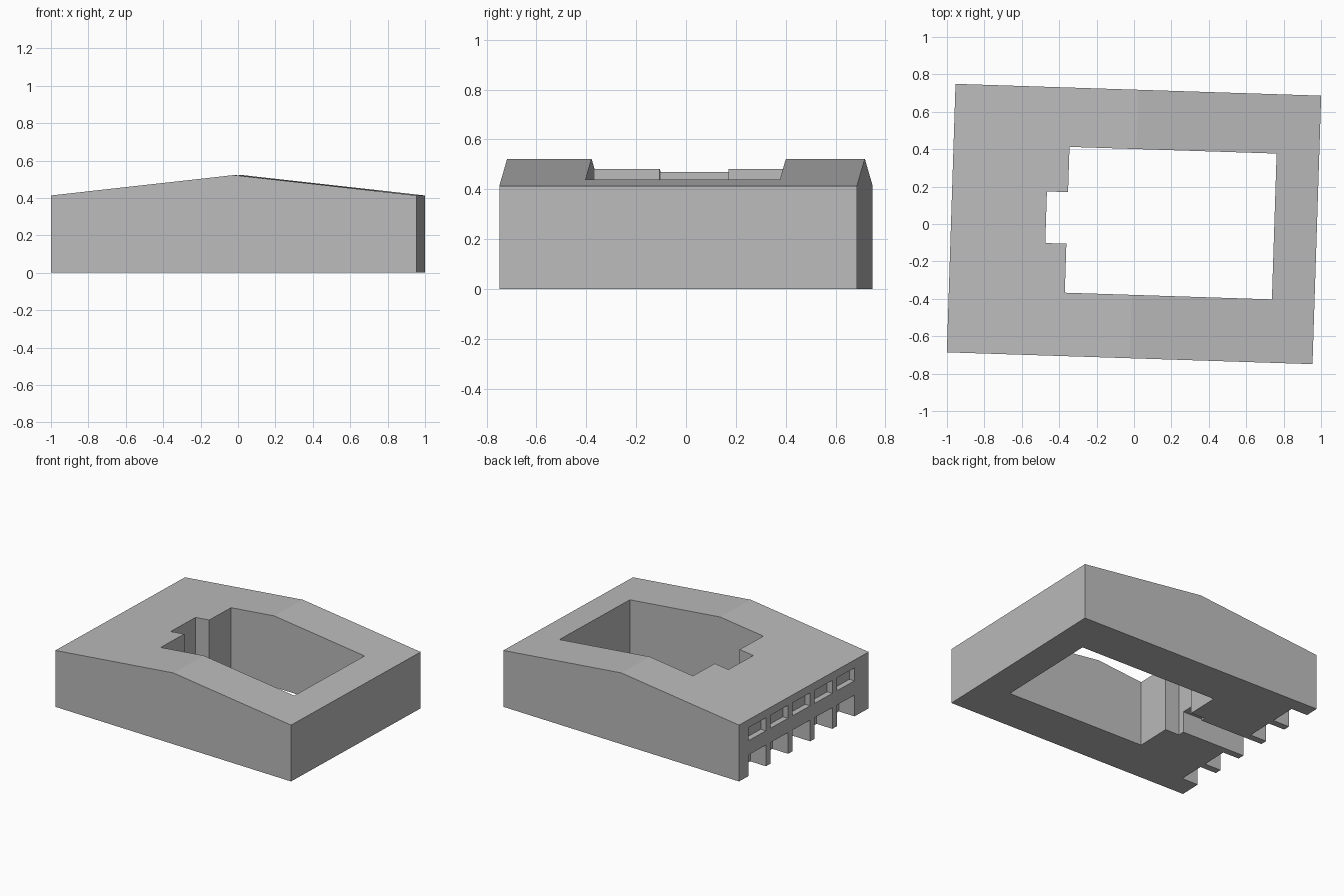
import bpy, bmesh, math
from mathutils import Matrix

cube = bpy.data.objects.get("Cube")
if cube:
    bpy.data.objects.remove(cube, do_unlink=True)

HX, HY = 0.978, 0.718        # half length and half width
EAVE, RIDGE = 0.413, 0.522
TURN = math.radians(-1.85)   # the building stands slightly turned

wall_grey = bpy.data.materials.new("wall grey")
wall_grey.use_nodes = True
GREY = (0.5, 0.5, 0.5, 1)
wall_grey.diffuse_color = GREY
wall_grey.node_tree.nodes["Principled BSDF"].inputs["Base Color"].default_value = GREY


def add_object(name, bm):
    bmesh.ops.recalc_face_normals(bm, faces=bm.faces)
    mesh = bpy.data.meshes.new(name)
    bm.to_mesh(mesh)
    bm.free()
    mesh.materials.append(wall_grey)
    obj = bpy.data.objects.new(name, mesh)
    bpy.context.scene.collection.objects.link(obj)
    return obj


def cut_box(target, x, y, z):
    """Cut a box, given as (min, max) on each axis, out of the target."""
    bm = bmesh.new()
    bmesh.ops.create_cube(bm, size=1)
    for v in bm.verts:
        v.co = [r[0] if c < 0 else r[1] for c, r in zip(v.co, (x, y, z))]
    cutter = add_object("cutter", bm)
    cutter.hide_render = True
    mod = target.modifiers.new("cut", 'BOOLEAN')
    mod.operation = 'DIFFERENCE'
    mod.solver = 'EXACT'
    mod.object = cutter
    bpy.context.view_layer.objects.active = target
    bpy.ops.object.modifier_apply(modifier=mod.name)
    bpy.data.objects.remove(cutter, do_unlink=True)


# Main block: gabled profile extruded from front to back
bm = bmesh.new()
profile = [(-HX, 0), (HX, 0), (HX, EAVE), (0, RIDGE), (-HX, EAVE)]
gable = bm.faces.new([bm.verts.new((x, -HY, z)) for x, z in profile])
ext = bmesh.ops.extrude_face_region(bm, geom=[gable])
verts = [g for g in ext["geom"] if isinstance(g, bmesh.types.BMVert)]
bmesh.ops.translate(bm, verts=verts, vec=(0, 2 * HY, 0))
building = add_object("courtyard_building", bm)

# Open courtyard and the recess in its right wall
cut_box(building, (-0.358, 0.75), (-0.379, 0.401), (-1, 1))
cut_box(building, (-0.471, -0.3), (-0.117, 0.159), (-1, 1))

# Arcade bays with a window above each; the middle bay leads to the courtyard
for i in range(5):
    back = HY - 0.103 - 0.245 * i
    bay = (back - 0.195, back)
    inner = -0.42 if i == 2 else -HX + 0.13
    cut_box(building, (-1.1, inner), bay, (-0.1, 0.155))
    cut_box(building, (-1.1, -HX + 0.042), bay, (0.26, 0.355))

building.data.transform(Matrix.Rotation(TURN, 4, 'Z'))
